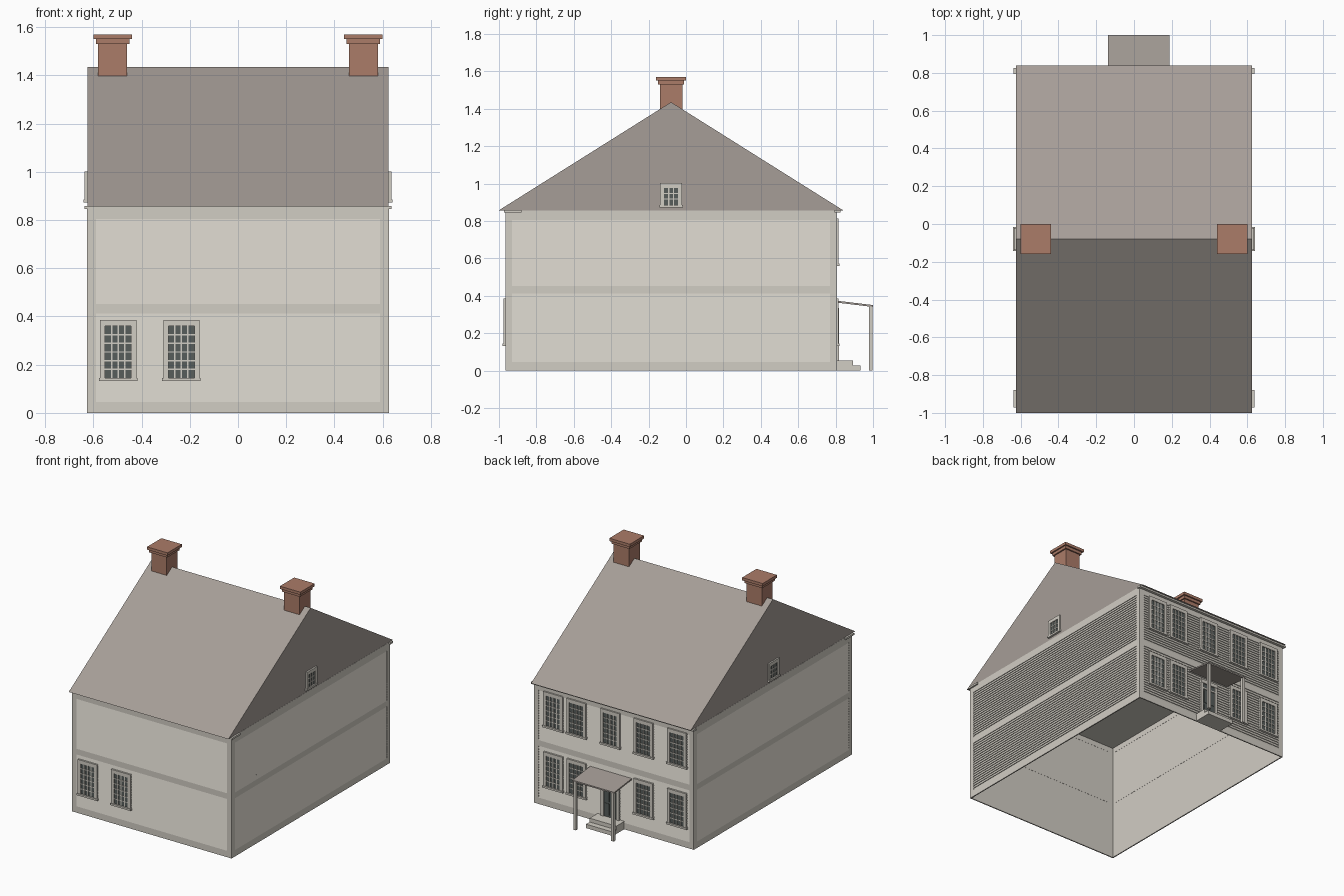
import bpy, bmesh
from math import pi
from mathutils import Matrix, Vector

cube = bpy.data.objects.get("Cube")
if cube:
    bpy.data.objects.remove(cube, do_unlink=True)


def material(name, rgb):
    m = bpy.data.materials.new(name)
    m.use_nodes = True
    m.diffuse_color = (*rgb, 1)
    bsdf = next(n for n in m.node_tree.nodes if n.type == 'BSDF_PRINCIPLED')
    bsdf.inputs["Base Color"].default_value = (*rgb, 1)
    bsdf.inputs["Roughness"].default_value = 0.9
    return m


CREAM = material("cream paint", (0.64, 0.61, 0.55))
SHINGLE = material("grey shingle", (0.38, 0.34, 0.31))
BRICK = material("red brick", (0.41, 0.20, 0.14))
GLASS = material("dark glass", (0.095, 0.11, 0.105))
MATS = [CREAM, SHINGLE, BRICK, GLASS]

HX, HY, CY = 0.625, 0.885, -0.08      # half width, half depth, centre of the body
EAVE, RIDGE = 0.857, 1.435


def box(bm, x, y, z, mat=CREAM):
    """Add a box from (min, max) ranges."""
    ranges = [x, y, z]
    size = Vector([b - a for a, b in ranges])
    mid = Vector([(a + b) / 2 for a, b in ranges])
    m = Matrix.Translation(mid) @ Matrix.Diagonal((*size, 1))
    verts = bmesh.ops.create_cube(bm, size=1, matrix=m)["verts"]
    for f in {f for v in verts for f in v.link_faces}:
        f.material_index = MATS.index(mat)
    return verts


def finish(bm, name, matrix=None):
    mesh = bpy.data.meshes.new(name)
    if matrix:
        bm.transform(matrix)
    bm.to_mesh(mesh)
    bm.free()
    for m in MATS:
        mesh.materials.append(m)
    obj = bpy.data.objects.new(name, mesh)
    bpy.context.collection.objects.link(obj)
    return obj


def prism(name, profile, x, mat):
    """Extrude a (y, z) profile across the x range."""
    bm = bmesh.new()
    face = bm.faces.new([bm.verts.new((x[0], y, z)) for y, z in profile])
    ext = bmesh.ops.extrude_face_region(bm, geom=[face])["geom"]
    moved = [v for v in ext if isinstance(v, bmesh.types.BMVert)]
    bmesh.ops.translate(bm, verts=moved, vec=(x[1] - x[0], 0, 0))
    bmesh.ops.recalc_face_normals(bm, faces=bm.faces)
    for f in bm.faces:
        f.material_index = MATS.index(mat)
    return finish(bm, name)


# Each wall is built facing -y at y = 0, then turned and moved into place
def wall_frame(angle, distance):
    return (Matrix.Translation((0, CY, 0)) @ Matrix.Rotation(angle, 4, 'Z')
            @ Matrix.Translation((0, -distance, 0)))


WALLS = {
    "front": (wall_frame(0, HY), HX),
    "right": (wall_frame(pi / 2, HX), HY),
    "back": (wall_frame(pi, HY), HX),
    "left": (wall_frame(-pi / 2, HX), HY),
}

# Hollow body, open underneath
bm = bmesh.new()
box(bm, (-HX + 0.006, HX - 0.006), (CY - HY + 0.006, CY + HY - 0.006), (0, 0.844))
bmesh.ops.delete(bm, geom=[f for f in bm.faces if f.normal.z < -0.9], context='FACES')
finish(bm, "body_shell")

# Clapboards and trim boards
BANDS = [(0.045, 0.412), (0.452, 0.805)]
BOARDS = 20
for side, (frame, half) in WALLS.items():
    inner = half - 0.035
    bm = bmesh.new()
    for low, high in BANDS:
        pitch = (high - low) / BOARDS
        points = []
        for i in range(BOARDS):
            z = low + i * pitch
            points += [(-0.001, z), (0.004, z + pitch)]
        rows = [[bm.verts.new((s * inner, y, z)) for s in (-1, 1)] for y, z in points]
        for a, b in zip(rows, rows[1:]):
            bm.faces.new((a[0], a[1], b[1], b[0]))
    finish(bm, side + "_clapboards", frame)

    bm = bmesh.new()
    for s in (-1, 1):
        box(bm, sorted((s * inner, s * half)), (-0.001, 0.007), (0, EAVE))
    for z in ((0, 0.045), (0.412, 0.452), (0.805, EAVE)):
        box(bm, (-inner, inner), (-0.001, 0.007), z)
    finish(bm, side + "_trim", frame)


def window(name, frame, u, z, width, height, cols, rows, margin=0.021):
    """Casing, glass, glazing bars and sill; z is the bottom."""
    bm = bmesh.new()
    l, r, top = u - width / 2, u + width / 2, z + height
    il, ir, ib, it = l + margin, r - margin, z + 0.010, top - margin - 0.004
    out = (-0.011, 0.004)
    box(bm, (l, il), out, (z, top))
    box(bm, (ir, r), out, (z, top))
    box(bm, (il, ir), out, (it, top))
    box(bm, (l - 0.005, r + 0.005), (-0.015, 0.004), (z - 0.003, ib))
    box(bm, (il, ir), (-0.004, 0.003), (ib, it), GLASS)
    bar = 0.003
    for i in range(1, cols):
        x = il + (ir - il) * i / cols
        box(bm, (x - bar, x + bar), (-0.008, 0), (ib, it))
    for i in range(1, rows):
        h = ib + (it - ib) * i / rows
        box(bm, (il, ir), (-0.0075, 0), (h - bar, h + bar))
    finish(bm, name, frame)


# Sash windows
LOW, HIGH = 0.135, 0.562
for i, x in enumerate((-0.497, -0.235)):
    window(f"front_window_{i + 1}", WALLS["front"][0], x, LOW, 0.15, 0.25, 4, 6)
for i, x in enumerate((0.472, 0.29, 0.025, -0.235, -0.497)):
    window(f"back_upper_window_{i + 1}", WALLS["back"][0], -x, HIGH, 0.15, 0.25, 4, 6)
    if i != 2:
        window(f"back_lower_window_{i + 1}", WALLS["back"][0], -x, LOW, 0.15, 0.25, 4, 6)
for side in ("left", "right"):
    window(side + "_gable_window", WALLS[side][0], 0, 0.876, 0.116, 0.126, 3, 3)

# Main roof with closed gables, and cornice returns
prism("main_roof", [(-1, EAVE), (CY, RIDGE), (0.84, EAVE)], (-HX, HX), SHINGLE)
bm = bmesh.new()
for y in ((-0.972, -0.88), (0.795, 0.825)):
    box(bm, (-0.637, 0.637), y, (0.845, 0.858))
finish(bm, "cornice_returns")

# Chimneys with stepped caps
for side, x in (("left", 0.52), ("right", -0.52)):
    bm = bmesh.new()
    for h, z in ((0.06, (1.39, 1.53)), (0.07, (1.53, 1.55)), (0.08, (1.55, 1.57))):
        box(bm, (x - h, x + h), (CY - h, CY + h), z, BRICK)
    finish(bm, side + "_chimney")

# Back door with casing, transom bar and raised panels
DOOR = 0.025
bm = bmesh.new()
for s in (-1, 1):
    box(bm, sorted((s * 0.05, s * 0.072)), (-0.012, 0.004), (0.055, 0.33))
box(bm, (-0.072, 0.072), (-0.014, 0.004), (0.31, 0.335))
box(bm, (-0.05, 0.05), (-0.010, 0.004), (0.268, 0.278))
box(bm, (-0.05, 0.05), (-0.004, 0.004), (0.055, 0.31), GLASS)
for s in (-1, 1):
    for z in ((0.07, 0.15), (0.165, 0.255)):
        box(bm, sorted((s * 0.008, s * 0.041)), (-0.007, 0), z, GLASS)
finish(bm, "back_door", WALLS["back"][0] @ Matrix.Translation((-DOOR, 0, 0)))

# Porch steps, roof and posts
bm = bmesh.new()
box(bm, (DOOR - 0.105, DOOR + 0.105), (0.80, 0.892), (0, 0.055))
box(bm, (DOOR - 0.105, DOOR + 0.105), (0.892, 0.932), (0, 0.028))
finish(bm, "porch_steps")
prism("porch_roof", [(0.80, 0.364), (0.80, 0.374), (1, 0.35), (1, 0.34)],
      (DOOR - 0.163, DOOR + 0.163), SHINGLE)
for side, s in (("left", 1), ("right", -1)):
    bm = bmesh.new()
    x = DOOR + s * 0.148
    box(bm, (x - 0.01, x + 0.01), (0.978, 0.998), (0, 0.345))
    finish(bm, side + "_porch_post")
